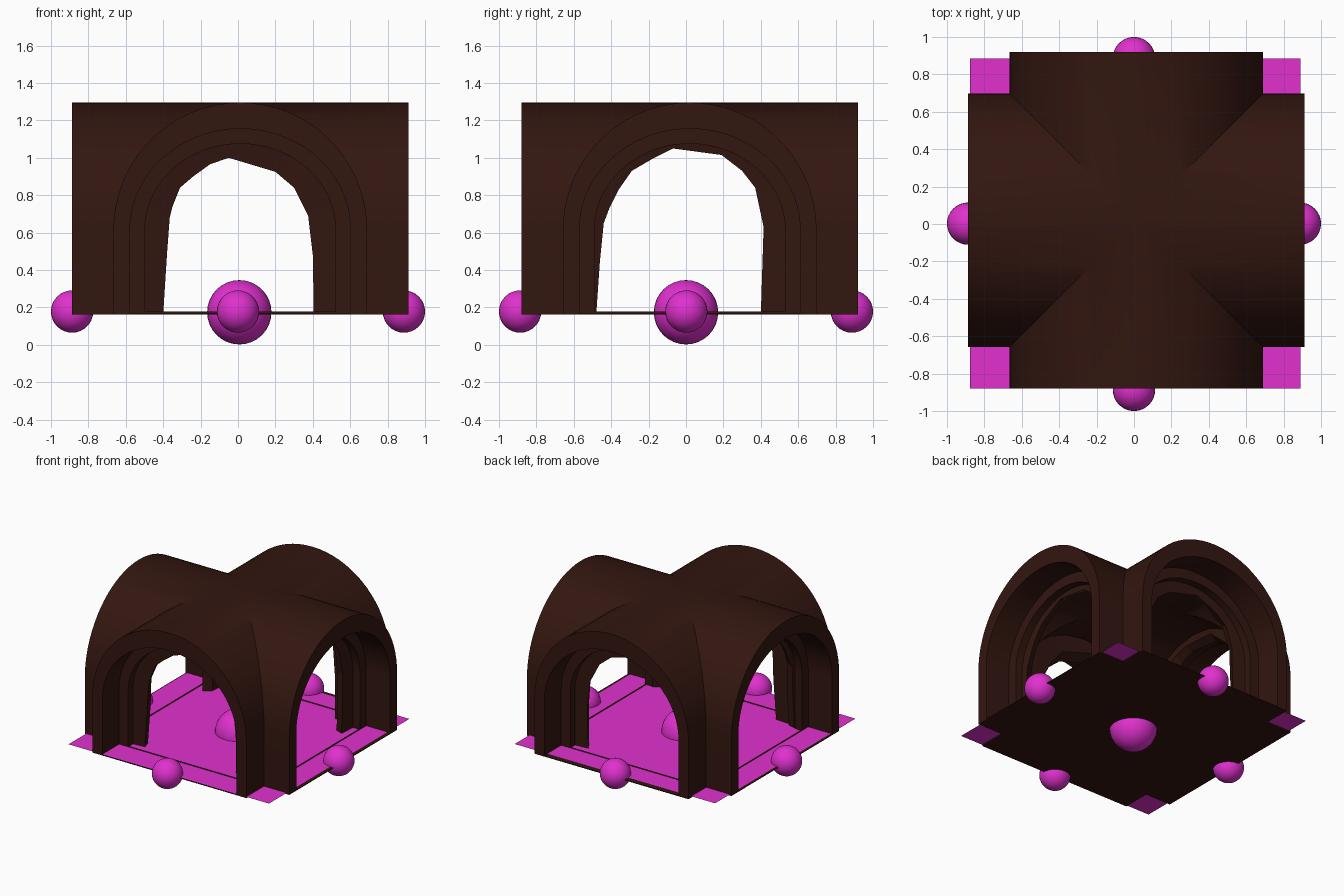
import bpy, bmesh, math, random
from mathutils import Vector

if "Cube" in bpy.data.objects:
    bpy.data.objects.remove(bpy.data.objects["Cube"])

random.seed(4)
BASE, SPRING = 0.163, 0.615
CX, CY = 0.012, 0.02


def material(name, rgb):
    m = bpy.data.materials.new(name)
    m.diffuse_color = (*rgb, 1)
    m.use_nodes = True
    m.node_tree.nodes["Principled BSDF"].inputs["Base Color"].default_value = m.diffuse_color
    return m


brown = material("dark_brown", (0.033, 0.008, 0.005))
magenta = material("magenta", (0.75, 0.03, 0.62))


def arch(w, h, n=36, base=BASE):
    """Arch outline: straight legs and an elliptical top."""
    arc = [(-w * math.cos(math.pi * i / n), SPRING + h * math.sin(math.pi * i / n)) for i in range(n + 1)]
    return [(-w, base)] + arc + [(w, base)]


# local (across, depth, up) to world for the four sides
SIDES = {
    "front": lambda u, d, z: (u + CX, CY - d, z),
    "back": lambda u, d, z: (u + CX, CY + d, z),
    "right": lambda u, d, z: (CX + d, u + CY, z),
    "left": lambda u, d, z: (CX - d, u + CY, z),
}


def loft(name, stations, place, caps=False, loop=False, smooth=True):
    """Skin a list of (outline, depth) stations."""
    bm = bmesh.new()
    rows = [[bm.verts.new(place(u, d, z)) for u, z in prof] for prof, d in stations]
    pairs = list(zip(rows, rows[1:])) + ([(rows[-1], rows[0])] if loop else [])
    for a, b in pairs:
        n = len(a)
        for i in range(n if caps else n - 1):
            j = (i + 1) % n
            bm.faces.new((a[i], a[j], b[j], b[i]))
    if caps:
        bm.faces.new(rows[0])
        bm.faces.new(rows[-1])
    if loop:
        bm.faces.new([r[0] for r in rows])
        bm.faces.new([r[-1] for r in rows])
    bmesh.ops.recalc_face_normals(bm, faces=bm.faces)
    me = bpy.data.meshes.new(name)
    bm.to_mesh(me)
    bm.free()
    ob = bpy.data.objects.new(name, me)
    bpy.context.collection.objects.link(ob)
    me.materials.append(brown)
    if smooth:
        shade(ob)
    return ob


def shade(ob):
    bpy.ops.object.select_all(action='DESELECT')
    bpy.context.view_layer.objects.active = ob
    ob.select_set(True)
    bpy.ops.object.shade_smooth_by_angle(angle=math.radians(30))


def boolean(ob, other, op):
    mod = ob.modifiers.new("bool", 'BOOLEAN')
    mod.operation, mod.object, mod.solver = op, other, 'EXACT'
    bpy.context.view_layer.objects.active = ob
    bpy.ops.object.modifier_apply(modifier=mod.name)
    bpy.data.objects.remove(other)


# crossed vault shell with a thin floor
def tunnel(name, side, prof, d):
    return loft(name, [(prof, -d), (prof, d)], SIDES[side], caps=True, smooth=False)


vault = tunnel("vault_shell", "back", arch(0.678, 0.68), 0.90)
boolean(vault, tunnel("cross_tunnel", "right", arch(0.678, 0.68), 0.90), 'UNION')
for side in ("back", "right"):
    boolean(vault, tunnel("hollow", side, arch(0.59, 0.54, base=0.169), 1.1), 'DIFFERENCE')
shade(vault)

# rough inner openings, seen from the front and from the right
JAG_X = [(-.40, BASE), (-.38, .48), (-.365, .68), (-.35, .74), (-.31, .84), (-.24, .90), (-.15, .965),
         (-.05, 1.0), (.20, .925), (.30, .84), (.375, .69), (.40, .48), (.405, BASE)]
JAG_Y = [(-.48, BASE), (-.46, .45), (-.44, .65), (-.41, .73), (-.36, .83), (-.29, .93), (-.17, 1.0),
         (-.07, 1.05), (.19, 1.015), (.30, .93), (.37, .84), (.415, .63), (.40, BASE)]


def rough(jag, amount):
    """Push the outline outward by a random amount."""
    out = []
    for u, z in jag:
        k = 1 + random.uniform(0.2, 1) * amount
        out.append((u * k, z if z <= BASE else 0.3 + (z - 0.3) * k))
    return out


for side, place in SIDES.items():
    # stepped arch band behind the rim
    big, small = arch(0.60, 0.55), arch(0.51, 0.46)
    loft(side + "_arch_band", [(big, 0.69), (small, 0.69), (small, 0.63), (big, 0.63)], place, loop=True)

    # rough faceted opening behind the band
    jag = JAG_X if side in ("front", "back") else JAG_Y
    off = CX if jag is JAG_X else CY
    jag = [(u - off, z) for u, z in jag]
    if side in ("back", "left"):
        jag = rough(jag, 0.06)
    back = arch(0.585, 0.53, 10)
    loft(side + "_rough_opening",
         [(back, 0.635), (jag, 0.62), (rough(jag, 0.1), 0.56), (back, 0.55)],
         place, loop=True, smooth=False)

    # low threshold across the doorway
    strip = [(-0.59, BASE), (-0.59, 0.177), (0.59, 0.177), (0.59, BASE)]
    loft(side + "_threshold", [(strip, 0.68), (strip, 0.69)], place, caps=True, smooth=False)

# square base sheet
bpy.ops.mesh.primitive_plane_add(size=1.765, location=(0.007, 0.002, 0.173))
sheet = bpy.context.object
sheet.name = "base_sheet"
sheet.data.materials.append(magenta)

# marker balls in the middle and at each doorway
balls = [("centre_ball", 0.007, 0, 0.172, 0.174)]
balls += [(n + "_ball", x, y, 0.113, 0.178) for n, x, y in
          (("front", 0, -.887), ("back", 0, .887), ("left", -.887, 0.002), ("right", .887, 0.002))]
for name, x, y, r, z in balls:
    bpy.ops.mesh.primitive_uv_sphere_add(segments=32, ring_count=16, radius=r, location=(x, y, z))
    ball = bpy.context.object
    ball.name = name
    ball.data.materials.append(magenta)
    shade(ball)
